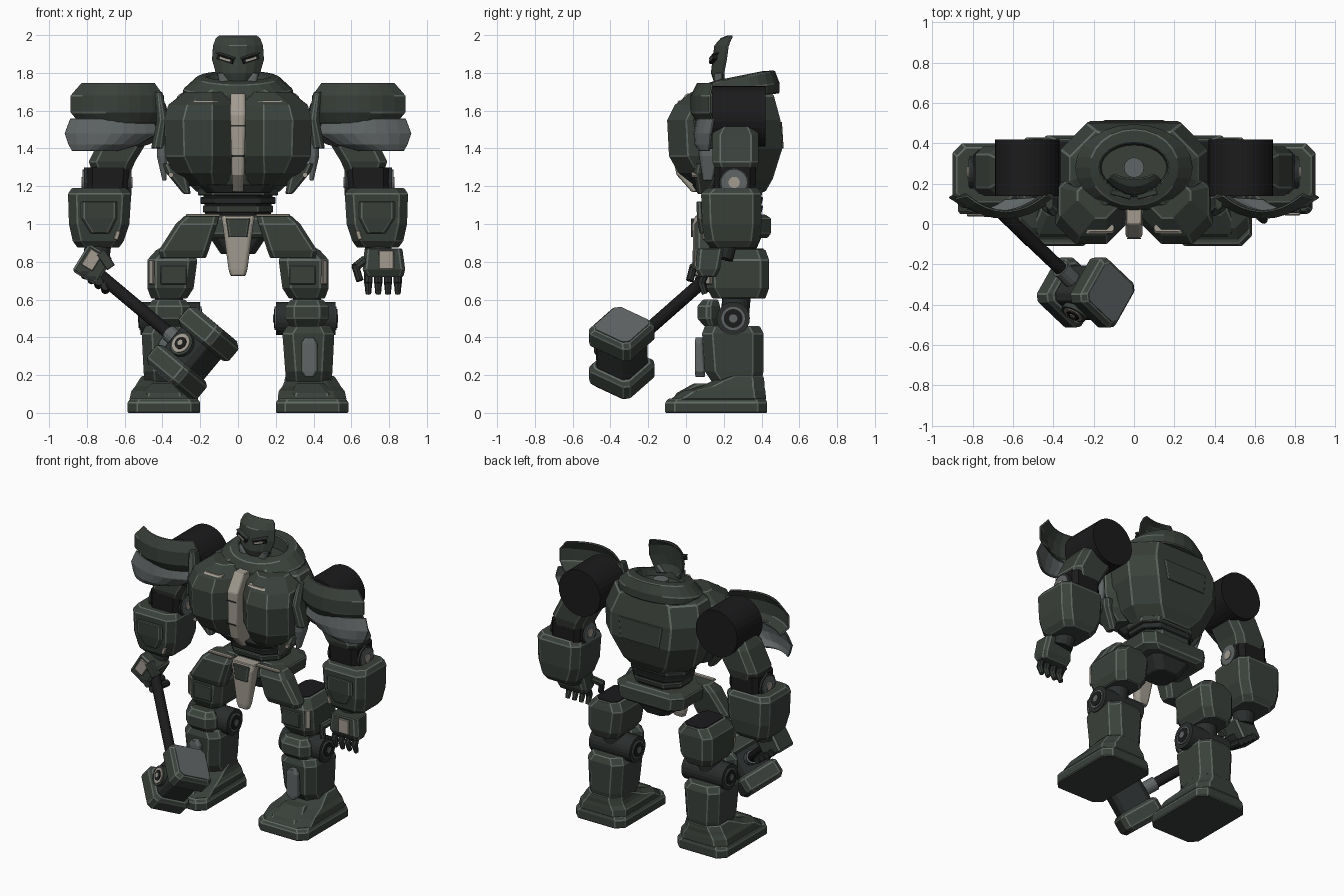
import bpy, bmesh, math
from mathutils import Vector, Matrix, Euler

def material(name, r, g, b):
    m = bpy.data.materials.new(name)
    m.diffuse_color = (r, g, b, 1)
    return m

GREEN = material("dark green armour", .041, .051, .042)
EDGE = material("worn edge", .12, .14, .125)
BLACK = material("black rubber", .011, .011, .012)
DARK = material("dark metal", .024, .027, .027)
GREY = material("grey plate", .115, .128, .13)
BEIGE = material("beige trim", .36, .33, .28)

def finish(name, bm, mat, bevel=.005, mirror=False, mx=None, thick=0, closed=True):
    """Turn a bmesh into an object with light worn edges and optional mirroring."""
    if closed:
        bmesh.ops.recalc_face_normals(bm, faces=bm.faces)
    me = bpy.data.meshes.new(name)
    bm.to_mesh(me)
    bm.free()
    ob = bpy.data.objects.new(name, me)
    bpy.context.collection.objects.link(ob)
    me.materials.append(mat)
    me.materials.append(EDGE if mat in (GREEN, GREY) else mat)
    if mx is not None:
        ob.matrix_world = mx
    if thick:
        s = ob.modifiers.new("thickness", 'SOLIDIFY')
        s.thickness, s.offset = thick, -1
    if bevel:
        b = ob.modifiers.new("edges", 'BEVEL')
        b.width, b.segments, b.limit_method = bevel, 1, 'ANGLE'
        b.angle_limit, b.material = math.radians(32), 1
    if mirror:
        ob.modifiers.new("mirror", 'MIRROR')
    return ob

def skin(rings, cap=True):
    bm = bmesh.new()
    vs = [[bm.verts.new(p) for p in r] for r in rings]
    n = len(vs[0])
    for a, b in zip(vs, vs[1:]):
        for i in range(n):
            bm.faces.new((a[i], a[(i + 1) % n], b[(i + 1) % n], b[i]))
    if cap:
        bm.faces.new(vs[0][::-1])
        bm.faces.new(vs[-1])
    return bm

def loft(name, rows, mat, c=.03, **kw):
    """Stack of chamfered rectangles; row = (z, x0, x1, y0, y1)."""
    rings = []
    for z, x0, x1, y0, y1 in rows:
        k = min(c, (x1 - x0) * .4, (y1 - y0) * .4)
        rings.append([(x0 + k, y0, z), (x1 - k, y0, z), (x1, y0 + k, z), (x1, y1 - k, z),
                      (x1 - k, y1, z), (x0 + k, y1, z), (x0, y1 - k, z), (x0, y0 + k, z)])
    return finish(name, skin(rings), mat, **kw)

def box(name, c, s, mat, rot=(0, 0, 0), bevel=.004, mirror=False):
    bm = bmesh.new()
    bmesh.ops.create_cube(bm, size=1)
    m = Matrix.Translation(c) @ Euler(rot).to_matrix().to_4x4() @ Matrix.Diagonal((*s, 1))
    bmesh.ops.transform(bm, matrix=m, verts=bm.verts)
    return finish(name, bm, mat, bevel=bevel, mirror=mirror)

def cyl(name, p0, p1, r, mat, n=20, r2=None, **kw):
    p0, p1 = Vector(p0), Vector(p1)
    d = p1 - p0
    bm = bmesh.new()
    bmesh.ops.create_cone(bm, cap_ends=True, segments=n, radius1=r,
                          radius2=r if r2 is None else r2, depth=d.length)
    m = Matrix.Translation((p0 + p1) / 2) @ d.to_track_quat('Z', 'Y').to_matrix().to_4x4()
    bmesh.ops.transform(bm, matrix=m, verts=bm.verts)
    return finish(name, bm, mat, bevel=kw.pop("bevel", 0), **kw)

def shell(name, rows, mat, n=8, **kw):
    """Curved sheet bulging to the front; row = (z, centre x, half width, front y, depth)."""
    bm = bmesh.new()
    us = [-1 + 2 * i / n for i in range(n + 1)]
    vs = [[bm.verts.new((cx + w * u, y + d * u * u, z)) for u in us] for z, cx, w, y, d in rows]
    for a, b in zip(vs, vs[1:]):
        for i in range(n):
            bm.faces.new((a[i], a[i + 1], b[i + 1], b[i]))
    return finish(name, bm, mat, thick=.012, closed=False, **kw)

# Feet and shins
loft("sole", [(0, .20, .585, -.11, .43), (.055, .20, .585, -.11, .43), (.075, .215, .57, -.095, .42)], GREEN, .05, mirror=True)
loft("foot_upper", [(.07, .21, .575, -.085, .425), (.115, .215, .565, -.02, .42), (.14, .235, .545, .08, .415), (.165, .245, .53, .13, .415), (.195, .25, .51, .2, .41)], GREEN, .06, mirror=True)
loft("toe_guard", [(.075, .27, .51, -.07, .1), (.105, .28, .50, -.05, .1), (.155, .31, .46, .04, .14)], GREEN, .03, mirror=True)
loft("shin", [(.16, .255, .495, .14, .40), (.22, .25, .50, .10, .41), (.42, .235, .51, .085, .41), (.46, .26, .49, .10, .39)], GREEN, .055, mirror=True)
loft("shin_plate", [(.19, .355, .40, .05, .1), (.22, .335, .42, .047, .1), (.37, .335, .42, .047, .09), (.40, .355, .40, .05, .09)], GREY, .01, bevel=.003, mirror=True)

# Knees and thighs
cyl("knee_post", (.37, .25, .42), (.365, .27, .64), .075, DARK, mirror=True)
for i, (a, b, r, m) in enumerate(((.20, .515, .088, DARK), (.193, .522, .062, GREY), (.19, .526, .05, BLACK), (.186, .53, .022, GREY))):
    cyl(f"knee_disc_{i}", (a, .25, .5), (b, .25, .5), r, m, 24, mirror=True)
loft("kneecap", [(.455, .28, .45, .10, .17), (.50, .25, .48, .06, .18), (.565, .25, .48, .06, .18), (.60, .28, .45, .09, .17)], GREEN, .05, mirror=True)
loft("thigh", [(.605, .27, .46, .14, .42), (.66, .235, .48, .11, .44), (.81, .215, .48, .10, .44), (.865, .25, .43, .14, .42)], GREEN, .045, mirror=True)
loft("thigh_top", [(.86, .26, .42, .16, .41), (.869, .26, .42, .16, .41)], BLACK, mirror=True, bevel=0)
box("thigh_inlay", (.455, .122, .745), (.035, .02, .13), BEIGE, (0, 0, .75), mirror=True)
box("thigh_panel", (.34, .097, .73), (.14, .012, .1), GREEN, mirror=True)

# Pelvis, skirts and waist
loft("pelvis", [(.925, -.21, .21, .12, .43), (.95, -.25, .25, .10, .45), (1.03, -.26, .26, .11, .45), (1.05, -.22, .22, .13, .42)], GREEN, .06)
loft("groin", [(.84, -.09, .09, .17, .36), (.93, -.15, .15, .14, .40)], DARK, .04)
loft("hip_skirt", [(.82, .17, .41, .06, .15), (.86, .155, .42, .045, .16), (1.0, .11, .33, .045, .18), (1.045, .10, .28, .08, .18)], GREEN, .025, mirror=True)
box("skirt_strip", (.185, .075, 1.046), (.18, .03, .014), BEIGE, mirror=True)
loft("crotch_plate", [(.725, -.04, .04, .045, .09), (.76, -.05, .05, .04, .1), (1.0, -.082, .082, .035, .13), (1.045, -.09, .09, .05, .14)], BEIGE, .015)
loft("crotch_buckle", [(.93, -.05, .05, .026, .05), (1.03, -.065, .065, .026, .05)], GREEN, .01)
for i, z in enumerate((1.06, 1.105, 1.15)):
    w = .185 + .014 * i
    loft(f"waist_ring_{i}", [(z, -w, w, .11, .40), (z + .038, -w, w, .10, .41)], GREEN if i != 1 else DARK, .08)
loft("waist_core", [(1.02, -.17, .17, .13, .39), (1.22, -.19, .19, .12, .40)], BLACK, .08, bevel=0)

# Torso
loft("torso", [(1.17, -.22, .22, .12, .42), (1.24, -.29, .29, .09, .46), (1.40, -.355, .355, .07, .51), (1.55, -.365, .365, .07, .50), (1.68, -.32, .32, .08, .465), (1.72, -.25, .25, .11, .43)], GREEN, .13, bevel=.007)
loft("back_panel", [(1.40, -.15, .15, .50, .517), (1.54, -.17, .17, .49, .508)], GREEN, .02, bevel=.004)
loft("chest_half", [(1.20, .05, .27, .05, .25), (1.27, .04, .345, -.04, .27), (1.36, .035, .385, -.09, .28), (1.55, .035, .39, -.10, .28), (1.63, .035, .37, -.06, .28), (1.70, .05, .28, .03, .25)], GREEN, .10, mirror=True)
loft("chest_slot", [(1.645, .10, .24, -.048, 0), (1.655, .10, .23, -.037, 0)], BEIGE, .01, bevel=0, mirror=True)
loft("sternum", [(1.17, -.028, .028, .03, .1), (1.26, -.033, .033, -.05, .1), (1.36, -.036, .036, -.07, .1), (1.58, -.042, .042, -.07, .1), (1.69, -.04, .04, .0, .1)], BEIGE, .012)
for i, z in enumerate((1.36, 1.52)):
    box(f"sternum_groove_{i}", (0, -.072, z), (.07, .005, .008), DARK, bevel=0)
loft("belly_slats", [(1.165, -.17, .17, .06, .2), (1.21, -.21, .21, .03, .2)], DARK, .05)
loft("side_plate", [(1.16, .25, .29, .06, .13), (1.27, .27, .38, .04, .18), (1.32, .29, .40, .05, .2)], GREEN, .02, mirror=True)
loft("side_fin", [(1.23, .38, .40, .09, .14), (1.36, .37, .43, .07, .18), (1.46, .38, .43, .07, .18)], GREY, .02, mirror=True)
loft("armpit_plate", [(1.40, .39, .46, .06, .15), (1.55, .37, .43, .04, .15), (1.70, .40, .44, .07, .15)], GREEN, .02, mirror=True)
cyl("side_bolt", (.355, .03, 1.26), (.355, .06, 1.26), .014, BEIGE, 10, mirror=True)

# Collar and neck
def oval(z, rx, ry, tilt, n=24):
    pts = [(rx * math.cos(2 * math.pi * i / n), .28 + ry * math.sin(2 * math.pi * i / n)) for i in range(n)]
    return [(x, y, z + tilt * (y - .28)) for x, y in pts]
finish("collar", skin([oval(1.67, .29, .215, .1), oval(1.715, .29, .215, .15), oval(1.775, .22, .19, .2), oval(1.785, .17, .12, .2), oval(1.70, .16, .11, 0)]), GREEN)
finish("collar_well", skin([oval(1.70, .165, .115, 0), oval(1.712, .165, .115, 0)]), BLACK, bevel=0)
cyl("neck", (0, .28, 1.70), (0, .28, 1.76), .05, GREY, 16)

# Face mask
shell("face_mask", [(1.745, 0, .09, .15, .05), (1.80, 0, .12, .132, .065), (1.87, 0, .14, .14, .07), (1.945, 0, .135, .15, .07), (1.985, 0, .12, .185, .05), (2.0, 0, .10, .225, .02)], GREEN, 6, bevel=.004)
box("brow", (.065, .148, 1.892), (.11, .03, .01), GREEN, (0, -.3, .25), mirror=True)
box("eye_socket", (.068, .143, 1.872), (.09, .02, .024), BLACK, (0, -.3, .25), bevel=0, mirror=True)
box("eye", (.068, .131, 1.872), (.06, .006, .011), BEIGE, (0, -.3, .25), bevel=0, mirror=True)
loft("cheek_plate", [(1.75, .04, .10, .15, .19), (1.80, .08, .11, .148, .2)], GREY, .01, bevel=.003, mirror=True)

# Shoulders
cyl("shoulder_drum", (.53, .14, 1.57), (.53, .42, 1.57), .16, BLACK, 32, mirror=True)
shell("upper_pauldron", [(1.53, .63, .21, .06, .09), (1.59, .64, .25, .025, .10), (1.68, .64, .25, .025, .10), (1.75, .635, .195, .06, .08)], GREEN, mirror=True)
shell("lower_pauldron", [(1.385, .76, .12, .07, .05), (1.42, .71, .19, .045, .08), (1.48, .67, .25, .04, .09), (1.56, .67, .22, .055, .09)], GREY, bevel=.004, mirror=True)

# Arms
loft("upper_arm", [(1.27, .57, .77, .16, .37), (1.33, .545, .79, .14, .385), (1.47, .46, .72, .14, .385), (1.53, .44, .67, .17, .36)], GREEN, .04, mirror=True)
loft("elbow_block", [(1.16, .585, .80, .15, .37), (1.30, .575, .80, .15, .37)], BLACK, .03, mirror=True, bevel=0)
for i, (a, b, r, m) in enumerate(((.57, .815, .08, DARK), (.563, .822, .068, GREY), (.558, .828, .03, BEIGE))):
    cyl(f"elbow_disc_{i}", (a, .255, 1.22), (b, .255, 1.22), r, m, 20, mirror=True)
loft("forearm", [(.875, .63, .85, .13, .37), (.91, .605, .875, .10, .39), (1.0, .575, .895, .085, .40), (1.16, .565, .90, .08, .40), (1.19, .59, .88, .11, .38)], GREEN, .045, mirror=True)
loft("forearm_panel", [(.95, .68, .78, .072, .11), (1.03, .64, .83, .058, .11), (1.12, .64, .83, .055, .11)], GREEN, .015, mirror=True)
box("forearm_inlay", (.64, .098, .94), (.025, .02, .05), BEIGE, (0, -.3, 0), mirror=True)
cyl("wrist", (.75, .18, .82), (.74, .2, .9), .07, DARK, 16, mirror=True)

# Open left hand
loft("open_palm", [(.72, .675, .875, .07, .16), (.76, .66, .885, .05, .18), (.87, .67, .87, .06, .2)], GREEN, .02)
box("open_hand_plate", (.785, .05, .81), (.08, .015, .1), BEIGE)
for i in range(4):
    x = .69 + i * .052
    cyl(f"finger_upper_{i}", (x, .1, .74), (x, .08, .685), .022, DARK, 8)
    cyl(f"finger_tip_{i}", (x, .08, .69), (x, .1, .63), .021, GREEN, 8, r2=.015)
cyl("thumb_upper", (.67, .09, .81), (.62, .04, .77), .024, GREEN, 8)
cyl("thumb_tip", (.62, .04, .78), (.645, .02, .70), .02, DARK, 8)

# Gripping right hand
box("fist", (-.77, .13, .785), (.15, .16, .17), GREEN, (0, .55, 0), .012)
box("fist_plate", (-.775, .045, .81), (.07, .015, .1), BEIGE, (0, .55, 0))
for i in range(4):
    o = Vector((-.80 + i * .036, 0, .75 - i * .026))
    cyl(f"grip_finger_{i}", o + Vector((-.01, .05, 0)), o + Vector((-.01, .22, -.02)), .024, DARK, 8)
box("grip_thumb", (-.70, .06, .81), (.05, .05, .10), GREEN, (0, -.6, 0))

# War hammer, in its own frame: x away from medallion, y along shaft, z along head
d = Vector((.62, -.59, -.52)).normalized()
f = d.cross(Vector((.64, 0, .77))).normalized()
e = f.cross(d)
H = Matrix.Translation((-.24, -.34, .317)) @ Matrix((f, d, e)).transposed().to_4x4()
cyl("hammer_shaft", (0, -.81, 0), (0, 0, 0), .034, BLACK, 14, mx=H)
cyl("hammer_socket", (0, -.2, 0), (0, -.1, 0), .045, GREY, 14, mx=H)
cyl("hammer_pommel", (0, -.84, 0), (0, -.80, 0), .037, GREY, 14, mx=H)
loft("hammer_core", [(-.11, -.11, .11, -.11, .11), (.11, -.11, .11, -.11, .11)], DARK, .03, mx=H)
for s, side in ((1, "top"), (-1, "bottom")):
    rows = [(s * z, -w, w, -w, w) for z, w in ((.07, .118), (.09, .137), (.17, .137), (.193, .118))]
    loft(f"hammer_{side}_block", rows, GREEN, .028, mx=H)
    loft(f"hammer_{side}_face", [(s * .19, -.114, .114, -.114, .114), (s * .198, -.114, .114, -.114, .114)], GREY, .026, bevel=0, mx=H)
for i, (r, h, m) in enumerate(((.066, .135, GREEN), (.052, .14, BEIGE), (.034, .144, BLACK), (.016, .148, BEIGE))):
    cyl(f"hammer_medallion_{i}", (0, 0, 0), (h, 0, 0), r, m, 20, mx=H)
